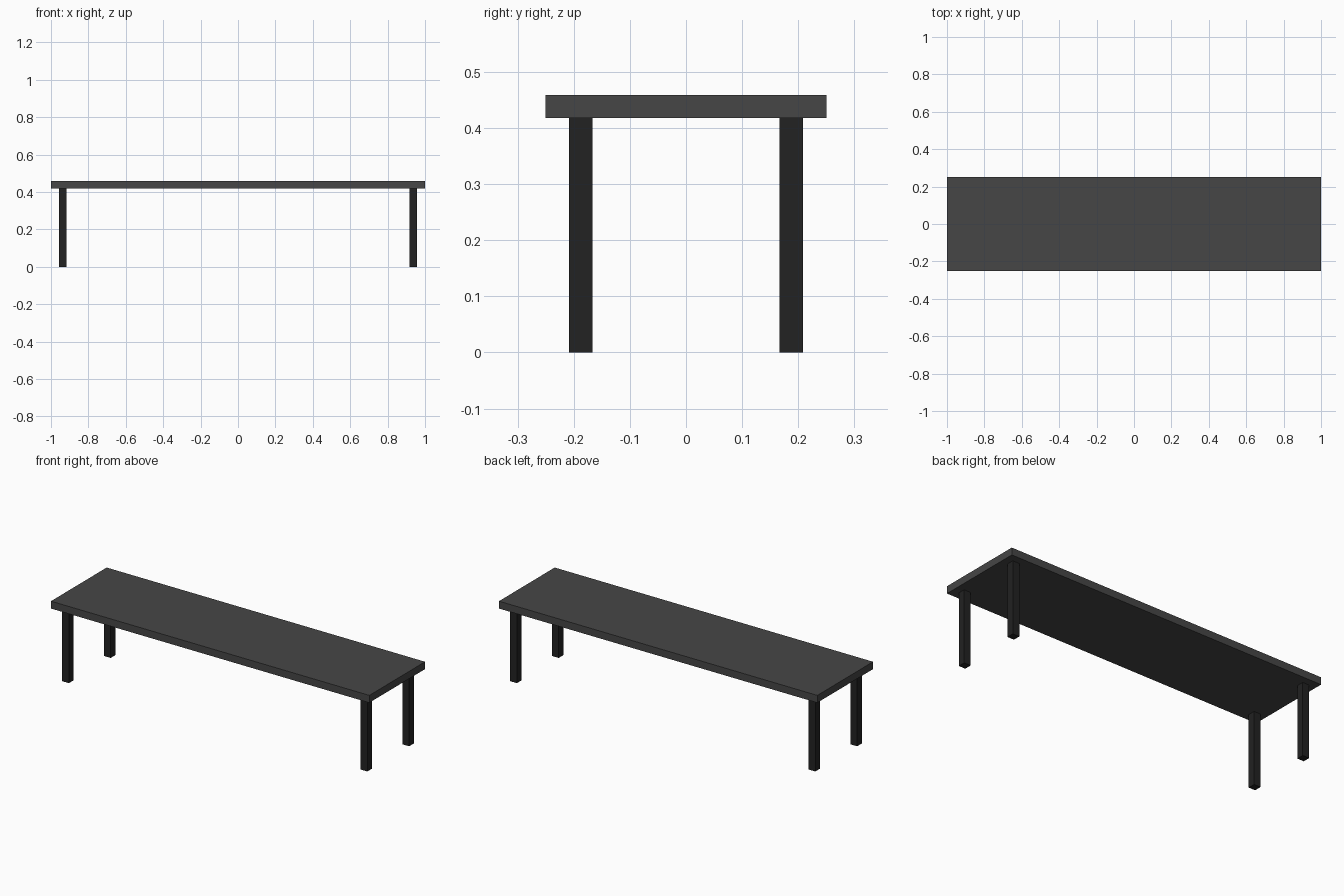
import bpy, bmesh
from mathutils import Vector

if "Cube" in bpy.data.objects:
    bpy.data.objects.remove(bpy.data.objects["Cube"])


def material(name, value):
    m = bpy.data.materials.new(name)
    m.diffuse_color = (value, value, value, 1)
    m.use_nodes = True
    m.node_tree.nodes["Principled BSDF"].inputs["Base Color"].default_value = m.diffuse_color
    return m


def box(name, centre, size, mat):
    bm = bmesh.new()
    bmesh.ops.create_cube(bm, size=1)
    bmesh.ops.scale(bm, vec=Vector(size), verts=bm.verts)
    mesh = bpy.data.meshes.new(name)
    bm.to_mesh(mesh)
    bm.free()
    mesh.materials.append(mat)
    obj = bpy.data.objects.new(name, mesh)
    obj.location = centre
    bpy.context.collection.objects.link(obj)
    return obj


seat_grey = material("dark grey", 0.061)
leg_black = material("near black", 0.016)

T = 0.0417          # slab thickness and leg width
LEG_H = 0.4175

# Seat slab
box("seat", (0, 0, LEG_H + T / 2), (2, 0.5, T), seat_grey)

# Four square legs, set in from the corners
for side, sx in (("left", -1), ("right", 1)):
    for end, sy in (("front", -1), ("back", 1)):
        box(f"{end}_{side}_leg", (sx * 0.9375, sy * 0.1875, LEG_H / 2),
            (T, T, LEG_H), leg_black)
